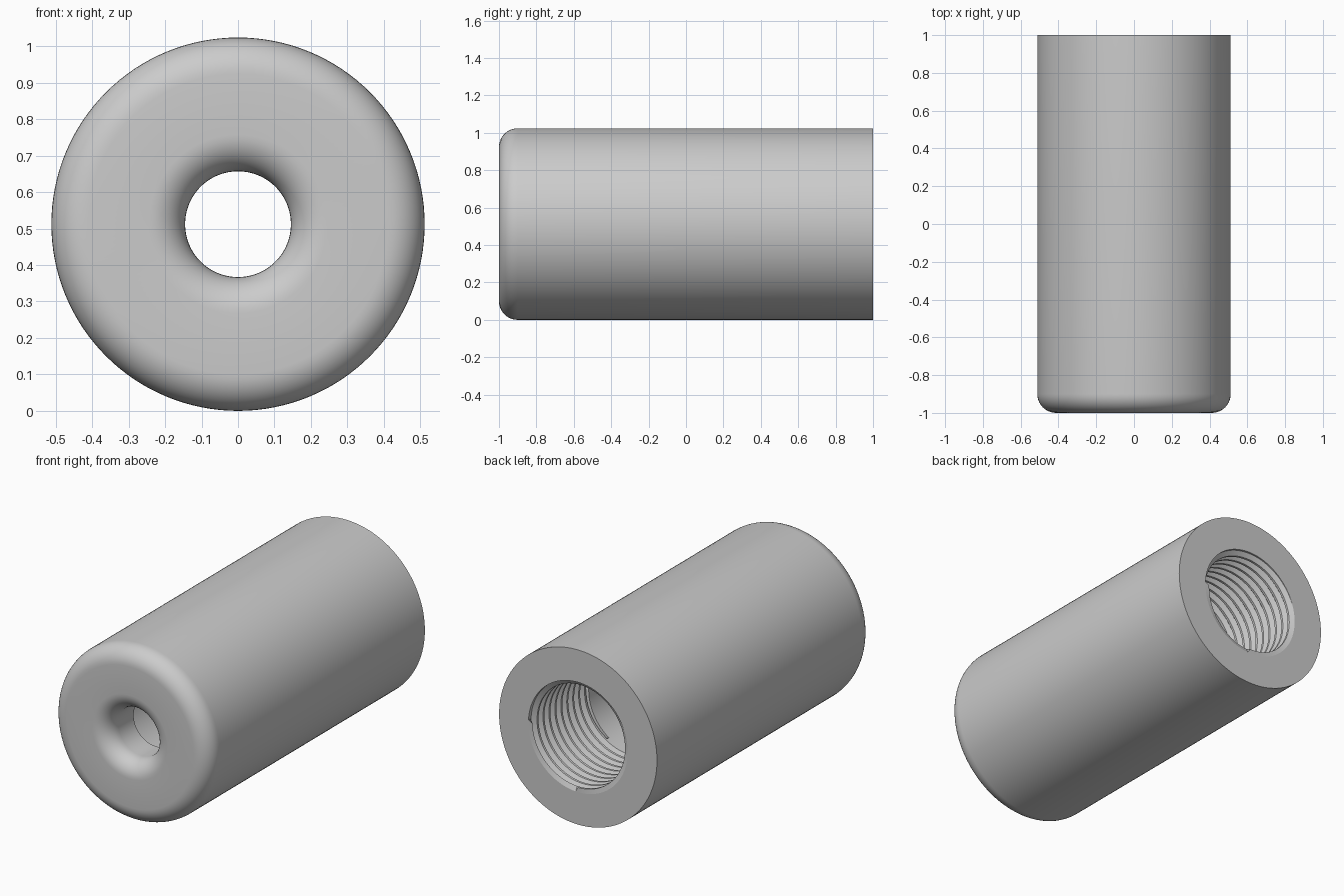
import bpy, bmesh, math

cube = bpy.data.objects.get("Cube")
if cube:
    bpy.data.objects.remove(cube, do_unlink=True)

RADIUS, BORE, HOLE, FILLET = 0.512, 0.322, 0.145, 0.1
CREST, PITCH = 0.295, 0.055
BACK, FLOOR, THREAD_END = 1.0, -0.76, 0.48
SIDES = 128

grey = bpy.data.materials.new("metal_grey")
grey.use_nodes = True
colour = (0.6, 0.6, 0.6, 1)
grey.diffuse_color = colour
grey.node_tree.nodes["Principled BSDF"].inputs["Base Color"].default_value = colour


def grid_object(name, columns, angle=30):
    """Skin neighbouring columns of points and weld the seam."""
    bm = bmesh.new()
    cols = [[bm.verts.new(p) for p in col] for col in columns]
    for a, b in zip(cols, cols[1:]):
        for i in range(len(a) - 1):
            bm.faces.new((a[i], b[i], b[i + 1], a[i + 1]))
    bmesh.ops.remove_doubles(bm, verts=bm.verts, dist=0.0002)
    bmesh.ops.dissolve_degenerate(bm, edges=bm.edges, dist=0.0002)
    mesh = bpy.data.meshes.new(name)
    bm.to_mesh(mesh)
    bm.free()
    obj = bpy.data.objects.new(name, mesh)
    bpy.context.collection.objects.link(obj)
    mesh.materials.append(grey)
    bpy.ops.object.select_all(action="DESELECT")
    obj.select_set(True)
    bpy.context.view_layer.objects.active = obj
    bpy.ops.object.shade_smooth_by_angle(angle=math.radians(angle))
    return obj


def around(r, y, turn):
    a = turn * math.tau
    return (r * math.cos(a), y, RADIUS + r * math.sin(a))


def fillet(r, start, end, steps=10):
    """Quarter round on the front face, centred at radius r."""
    arc = [math.radians(start + (end - start) * i / steps) for i in range(steps + 1)]
    return [(r + FILLET * math.cos(t), -BACK + FILLET + FILLET * math.sin(t)) for t in arc]


# Sleeve: back face, outer wall, rounded front, through hole, floor and smooth bore
profile = [(BORE, BACK), (RADIUS, BACK)]
profile += fillet(RADIUS - FILLET, 0, -90)
profile += fillet(HOLE + FILLET, -90, -180)
profile += [(HOLE, FLOOR), (CREST, FLOOR), (CREST, THREAD_END)]
grid_object("sleeve", [[around(r, y, s / SIDES) for r, y in profile]
                       for s in range(SIDES + 1)])

# Internal helical thread: flat crests and roots joined by sloping flanks
tooth = [(0.0, BORE), (0.15, BORE), (0.45, CREST), (0.7, CREST)]
turns = math.ceil((BACK - THREAD_END) / PITCH) + 1


def thread_point(k, part, r, turn):
    y = THREAD_END + PITCH * (k + part + turn)
    if y <= THREAD_END:
        return around(CREST, THREAD_END, turn)
    if y >= BACK:
        return around(BORE, BACK, turn)
    return around(r, y, turn)


columns = []
for s in range(SIDES + 1):
    turn = s / SIDES
    columns.append([thread_point(k, part, r, turn)
                    for k in range(-1, turns + 1) for part, r in reversed(tooth[::-1])][::-1])
grid_object("internal_thread", columns)
